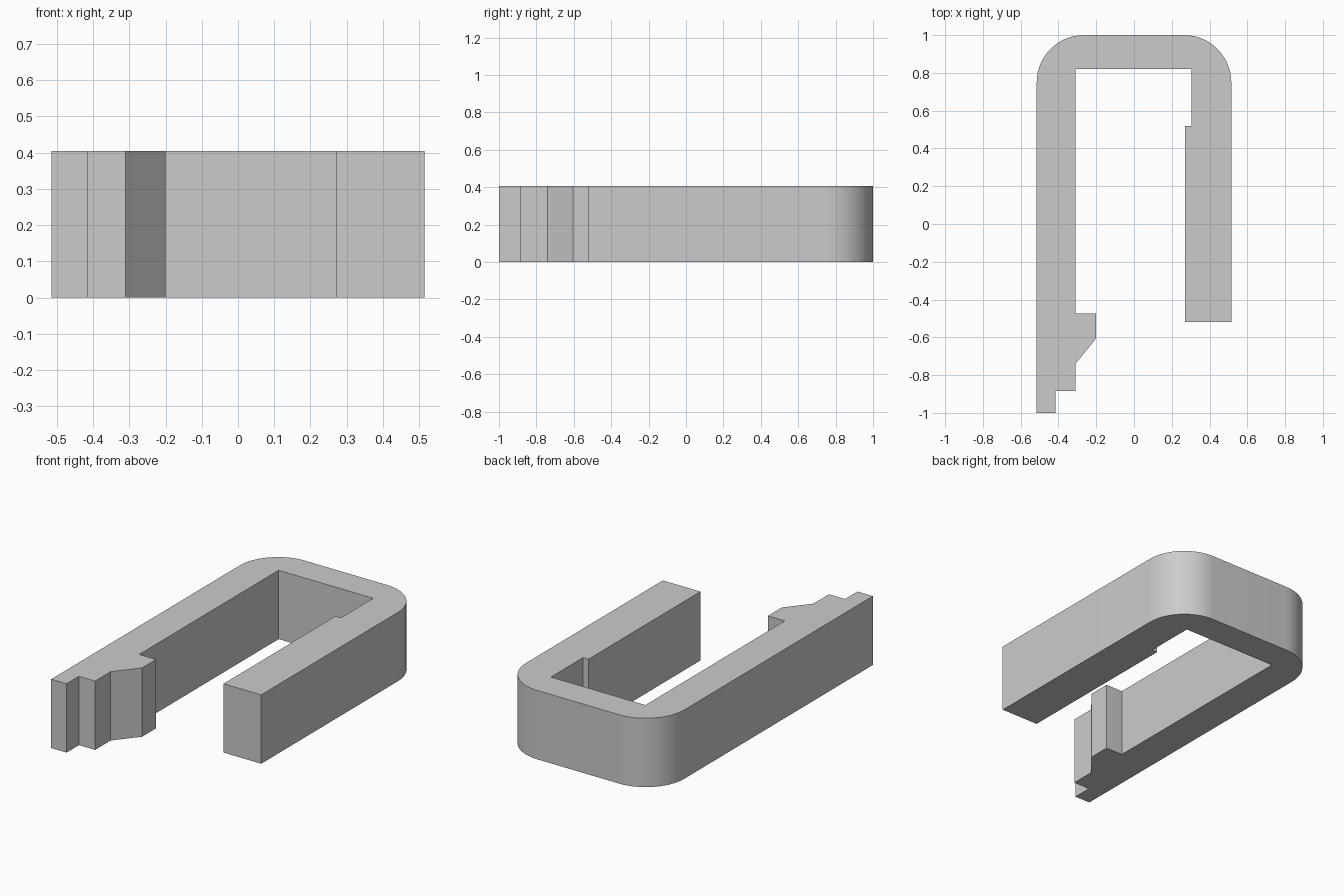
import bpy
import bmesh
from math import cos, sin, pi, radians

cube = bpy.data.objects.get("Cube")
if cube:
    bpy.data.objects.remove(cube, do_unlink=True)

HEIGHT = 0.405
HALF_W = 0.515
RADIUS = 0.25


def corner(cx, cy, start, steps=24):
    """Quarter-circle of profile points, counter-clockwise."""
    return [(cx + RADIUS * cos(start + pi / 2 * i / steps),
             cy + RADIUS * sin(start + pi / 2 * i / steps))
            for i in range(steps + 1)]


# Plain grey material
grey = bpy.data.materials.new("plain grey")
grey.use_nodes = True
colour = (0.6, 0.6, 0.6, 1)
grey.diffuse_color = colour
grey.node_tree.nodes["Principled BSDF"].inputs["Base Color"].default_value = colour

# Clip outline: short thick arm, rounded back, long arm with a hooked tip
short_arm = [(0.27, -0.52), (HALF_W, -0.52)]
rounded_back = (corner(HALF_W - RADIUS, 1 - RADIUS, 0)
                + corner(RADIUS - HALF_W, 1 - RADIUS, pi / 2))
stepped_tip = [(-HALF_W, -1), (-0.415, -1), (-0.415, -0.885), (-0.31, -0.885)]
catch = [(-0.31, -0.74), (-0.2, -0.605), (-0.2, -0.475), (-0.31, -0.475)]
inner_slot = [(-0.31, 0.82), (0.305, 0.82), (0.305, 0.52), (0.27, 0.52)]
outline = short_arm + rounded_back + stepped_tip + catch + inner_slot

# Extrude the outline upward
bm = bmesh.new()
base = bm.faces.new([bm.verts.new((x, y, 0)) for x, y in outline])
top = bmesh.ops.extrude_face_region(bm, geom=[base], use_keep_orig=True)["geom"]
bmesh.ops.translate(bm, vec=(0, 0, HEIGHT),
                    verts=[g for g in top if isinstance(g, bmesh.types.BMVert)])
bmesh.ops.recalc_face_normals(bm, faces=bm.faces)
mesh = bpy.data.meshes.new("clip_body")
bm.to_mesh(mesh)
bm.free()
mesh.materials.append(grey)

clip = bpy.data.objects.new("clip_body", mesh)
bpy.context.collection.objects.link(clip)
bpy.ops.object.select_all(action="DESELECT")
bpy.context.view_layer.objects.active = clip
clip.select_set(True)
bpy.ops.object.shade_smooth_by_angle(angle=radians(30))
